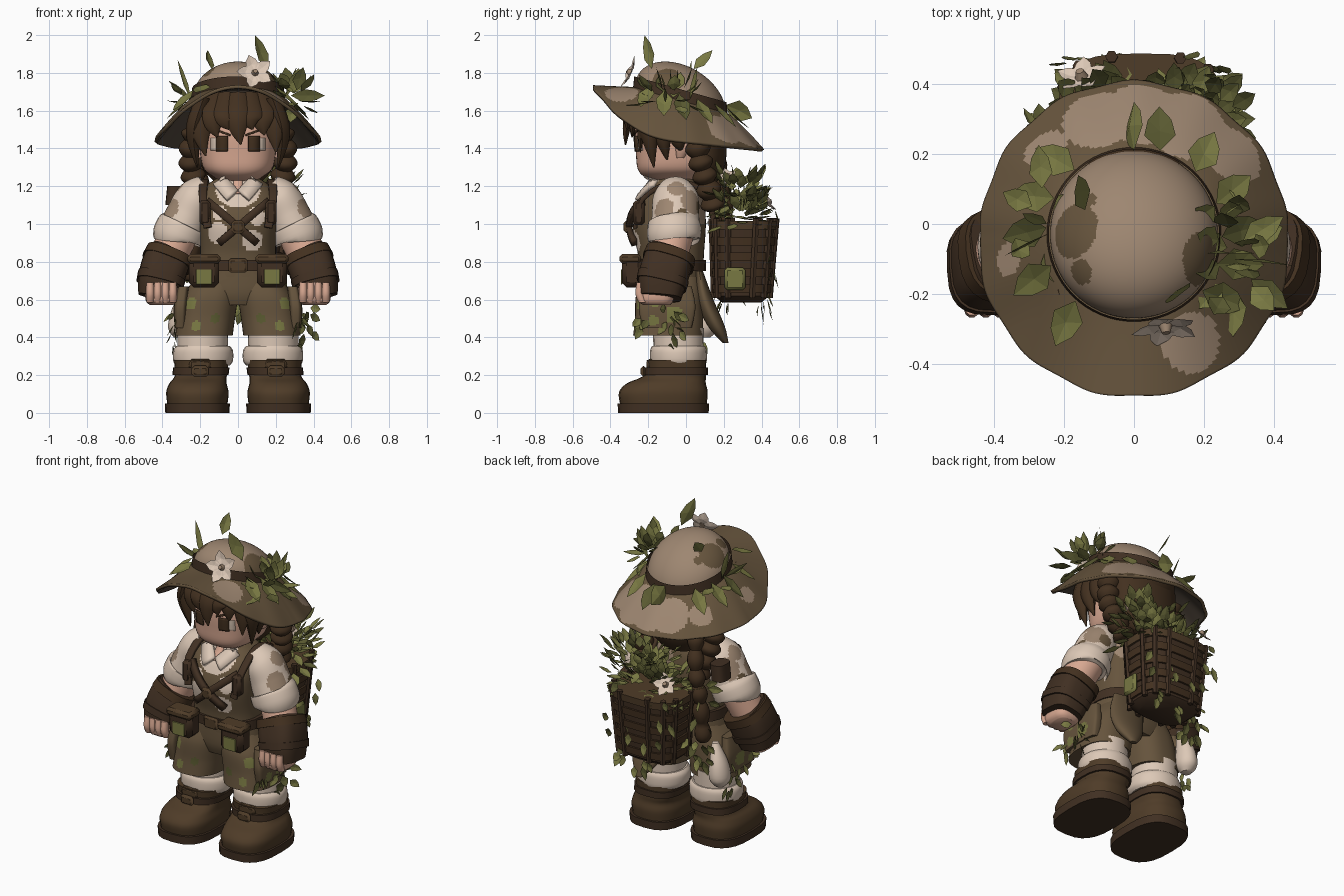
import bpy, bmesh, random
from math import sin, cos, pi, copysign, radians
from mathutils import Vector
from mathutils.bvhtree import BVHTree

random.seed(4)
if "Cube" in bpy.data.objects:
    bpy.data.objects.remove(bpy.data.objects["Cube"])


def material(name, *rgb):
    m = bpy.data.materials.new(name)
    m.use_nodes = True
    m.diffuse_color = (*rgb, 1)
    m.node_tree.nodes["Principled BSDF"].inputs["Base Color"].default_value = (*rgb, 1)
    return m


SKIN = material("skin", .7, .4, .29)
CREAM = material("cream_cloth", .72, .58, .47)
HAIR = material("hair_brown", .056, .03, .014)
LEATHER = material("dark_leather", .052, .029, .016)
BOOT = material("boot_brown", .078, .045, .021)
OLIVE = material("olive_cloth", .132, .088, .046)
TAN = material("tan_cloth", .34, .24, .165)
LEAF = material("leaf_green", .19, .19, .055)
DARK_LEAF = material("dark_leaf_green", .1, .1, .03)
UNDER = material("hat_underside", .082, .062, .045)
X, Y, Z = Vector((1, 0, 0)), Vector((0, 1, 0)), Vector((0, 0, 1))
SIDES = (("left_", 1), ("right_", -1))


def make(name, verts, faces, mats, smooth=True):
    mesh = bpy.data.meshes.new(name)
    mesh.from_pydata([tuple(v) for v in verts], [], faces)
    bm = bmesh.new()
    bm.from_mesh(mesh)
    bmesh.ops.remove_doubles(bm, verts=bm.verts, dist=.0001)
    bm.to_mesh(mesh)
    bm.free()
    for m in mats:
        mesh.materials.append(m)
    obj = bpy.data.objects.new(name, mesh)
    bpy.context.collection.objects.link(obj)
    if smooth:
        bpy.ops.object.select_all(action="DESELECT")
        bpy.context.view_layer.objects.active = obj
        obj.select_set(True)
        bpy.ops.object.shade_smooth_by_angle(angle=pi / 4)
    return obj


def smooth_path(points, sub):
    pts = [Vector(p) for p in points]
    ext = [pts[0]] + pts + [pts[-1]]
    out = []
    for a, b, c, d in zip(ext, ext[1:], ext[2:], ext[3:]):
        for k in range(sub):
            t = k / sub
            out.append(b + (c - a) * t / 2 + (a - b * 2.5 + c * 2 - d / 2) * t * t
                       + ((b - c) * 1.5 + (d - a) / 2) * t ** 3)
    return out + [pts[-1]]


def loft(name, rings, *mats, n=24, sub=4, axis=None, power=2):
    """Rings are (x, y, z, radius, radius); without an axis they stay level."""
    path = smooth_path(rings, sub)
    verts, faces = [], []
    for i, p in enumerate(path):
        u, v = X, Y
        if axis:
            t = path[min(i + 1, len(path) - 1)] - path[max(i - 1, 0)]
            t = Vector(t[:3]).normalized()
            u = axis.cross(t).normalized()
            v = t.cross(u)
        for j in range(n):
            c, s = cos(j * 2 * pi / n), sin(j * 2 * pi / n)
            c, s = (copysign(abs(w) ** (2 / power), w) for w in (c, s))
            verts.append(Vector(p[:3]) + u * c * p[3] + v * s * p[4])
    for i in range(len(path) - 1):
        for j in range(n):
            k = (j + 1) % n
            faces.append((i * n + j, i * n + k, i * n + n + k, i * n + n + j))
    faces += [tuple(range(n))[::-1], tuple(range(len(verts) - n, len(verts)))]
    return make(name, verts, faces, mats)


def both(name, rings, *mats, **options):
    return [loft(tag + name, [(p[0] * s, *p[1:]) for p in rings], *mats, **options)
            for tag, s in SIDES]


def box(name, centre, size, mat, bevel=.015):
    half = Vector(size) / 2
    corners = [Vector(centre) + Vector((half.x * a, half.y * b, half.z * c))
               for c in (-1, 1) for a, b in ((1, 1), (-1, 1), (-1, -1), (1, -1))]
    faces = [(i, (i + 1) % 4, (i + 1) % 4 + 4, i + 4) for i in range(4)] + [(3, 2, 1, 0), (4, 5, 6, 7)]
    make(name, corners, faces, [mat]).modifiers.new("bevel", "BEVEL").width = bevel


def paint(obj, index, *spots):
    for f in obj.data.polygons:
        if any((f.center - Vector(s[:3])).length < s[3] for s in spots):
            f.material_index = index


def strip(name, target, a, b, width, mat, thick=.008):
    """A band on the front of the target, from a to b given as (x, z)."""
    data = target.data
    tree = BVHTree.FromPolygons([v.co for v in data.vertices], [p.vertices for p in data.polygons])
    a, b = Vector(a), Vector(b)
    side = (b - a).orthogonal().normalized() * width / 2
    verts, n = [], 8
    for i in range(n + 1):
        for k in (-1, 0, 1):
            q = a.lerp(b, i / n) + side * k
            hit = tree.ray_cast((q.x, -1, q.y), Y)[0]
            verts.append((q.x, (hit.y if hit else -.2) - thick * .6, q.y))
    faces = [(r + k, r + k + 1, r + k + 4, r + k + 3) for r in range(0, n * 3, 3) for k in (0, 1)]
    mod = make(name, verts, faces, [mat]).modifiers.new("thickness", "SOLIDIFY")
    mod.thickness, mod.offset = thick, 0


def surface(name, f, nu, nv, *mats):
    verts = [f(i / nu, j * 2 * pi / nv) for i in range(nu + 1) for j in range(nv)]
    faces = [(i * nv + j, i * nv + nv + j, i * nv + nv + (j + 1) % nv, i * nv + (j + 1) % nv)
             for i in range(nu) for j in range(nv)]
    return make(name, verts, faces, mats)


def leaves(name, items, mats=(LEAF, DARK_LEAF), up=Z):
    """Items are (base, direction, width); each is a folded pointed blade facing up."""
    verts, faces = [], []
    for base, d, width in items:
        b, d = Vector(base), Vector(d)
        side = d.cross(up if abs(d.normalized().dot(up)) < .9 else -Y).normalized() * width / 2
        fold = side.cross(d).normalized() * width * .12
        k = len(verts)
        verts += [b, b + d * .35 + side, b + d * .7 + side * .75, b + d,
                  b + d * .7 - side * .75, b + d * .35 - side, b + d * .5 - fold]
        faces += [(k + i, k + (i + 1) % 6, k + 6) for i in range(6)]
    obj = make(name, verts, faces, mats, smooth=False)
    for f in obj.data.polygons:
        f.material_index = (f.index // 6 % 3 == 2) * (len(mats) - 1)


def scatter(name, centre, spread, count, size, lift, up=Z):
    items = []
    for _ in range(count):
        d = Vector([random.uniform(-1, 1) for _ in range(3)])
        base = Vector(centre) + Vector([a * b for a, b in zip(d, spread)])
        items.append((base, (d + Z * lift).normalized() * size * random.uniform(.7, 1.2), size * .6))
    leaves(name, items, up=up)


def flower(name, centre, facing, size):
    f, c = Vector(facing).normalized(), Vector(centre)
    u = f.cross(Z).normalized()
    v = f.cross(u)
    leaves(name, [(c, (u * cos(i * pi * .4) - v * sin(i * pi * .4) + f * .2) * size, size * .75)
                  for i in range(5)], [CREAM], f)
    tip = c + f * .025
    loft(name + "_centre", [(*c, .02, .02), (*tip, .012, .012)], TAN, n=8, sub=1, axis=Z)


# Boots, socks and shorts
both("boot_sole", [(.215, -.12, 0, .17, .24), (.215, -.12, .05, .172, .242)], LEATHER, sub=1, power=2.8)
both("boot", [(.215, -.12, .05, .16, .23), (.215, -.12, .11, .165, .235), (.212, -.105, .155, .152, .21),
              (.2, -.07, .185, .14, .175), (.195, -.05, .215, .138, .155), (.195, -.05, .28, .145, .158)],
     BOOT, power=2.6)
both("boot_strap", [(.198, -.052, .2, .148, .168), (.195, -.052, .24, .15, .168)], LEATHER, sub=1, power=2.6)
both("sock", [(.19, -.04, .22, .13, .13), (.185, -.04, .45, .135, .135)], CREAM)
both("sock_cuff", [(.185, -.04, .25, .14, .14), (.185, -.04, .275, .158, .15),
                   (.185, -.04, .33, .158, .15), (.185, -.04, .355, .14, .14)], CREAM)
for tag, s in SIDES:
    box(tag + "boot_buckle", (s * .2, -.225, .22), (.09, .03, .06), BOOT)
    box(tag + "boot_tongue", (s * .2, -.19, .255), (.12, .04, .06), BOOT)
    leg = loft(tag + "shorts_leg", [(s * .18, -.095, .41, .152, .185), (s * .168, -.09, .5, .152, .18),
               (s * .145, -.09, .62, .145, .175), (s * .11, -.08, .72, .11, .15)],
               OLIVE, LEAF, DARK_LEAF, n=64, sub=12, power=2.5)
    paint(leg, 1, (s * .3, -.16, .52, .045), (s * .25, -.24, .58, .035), (s * .22, -.26, .46, .03))
    paint(leg, 2, (s * .12, -.26, .5, .025), (s * .3, -.02, .48, .04))
    flap = loft(tag + "thigh_flap", [(s * .305, -.1, .45, .03, .13), (s * .305, -.1, .56, .035, .15),
                (s * .29, -.1, .67, .03, .13)], OLIVE, LEAF, n=64, sub=12, power=4)
    paint(flap, 1, (s * .34, -.16, .6, .04), (s * .34, -.06, .52, .045), (s * .33, -.17, .49, .03))
    scatter(tag + "thigh_leaves", (s * .325, -.13, .49), (.015, .13, .05), 8, .075, -1, X * s)
loft("hips", [(0, -.08, .57, .2, .15), (0, -.08, .64, .24, .17), (0, -.08, .78, .215, .17)], OLIVE, power=2.5)

# Torso with vest, collar, belt and crossed straps
torso = loft("vest", [(0, -.08, .72, .21, .17), (0, -.08, .84, .2, .175), (0, -.09, 1, .205, .195),
             (0, -.075, 1.13, .21, .17), (0, -.06, 1.2, .17, .13), (0, -.06, 1.25, .1, .1)],
             OLIVE, CREAM, TAN, n=96, sub=14, power=2.6)
paint(torso, 1, (0, -.2, 1.19, .12), (.1, -.27, 1.04, .05), (-.11, -.27, .95, .06), (.08, -.27, .91, .055),
      (-.1, -.26, 1.06, .04))
paint(torso, 2, (.12, .1, 1.1, .1), (-.12, .1, .85, .08), (-.15, .08, 1.15, .07))
strip("open_neck", torso, (0, 1.16), (0, 1.24), .05, SKIN)
for tag, s in SIDES:
    strip(tag + "collar", torso, (s * .03, 1.15), (s * .1, 1.23), .075, CREAM, .025)
    strip(tag + "chest_strap", torso, (s * .16, 1.12), (s * -.1, .9), .04, LEATHER, .03)
    box(tag + "chest_pouch", (s * .175, -.25, 1.06), (.06, .06, .13), LEATHER)
    box(tag + "belt_pouch", (s * .18, -.285, .75), (.16, .11, .17), LEATHER, .025)
    box(tag + "pouch_patch", (s * .18, -.341, .72), (.085, .008, .08), LEAF, .002)
    box(tag + "pouch_flap", (s * .18, -.295, .815), (.175, .115, .05), BOOT)
box("strap_buckle", (0, -.315, .985), (.07, .03, .07), BOOT)
loft("belt", [(0, -.08, .75, .228, .185), (0, -.08, .81, .225, .187)], LEATHER, sub=1, power=2.5)
box("belt_buckle", (0, -.27, .78), (.1, .025, .075), BOOT)
both("pack_strap", [(.16, -.27, .98, .012, .022), (.185, -.23, 1.13, .012, .022), (.18, -.06, 1.225, .014, .024),
                    (.17, .11, 1.15, .015, .03), (.14, .16, .9, .015, .03)], LEATHER, axis=X, power=4)

# Arms with sleeves, gloves and fists
for sleeve, (tag, s) in zip(both("sleeve", [(.16, -.06, 1.2, .07, .08), (.22, -.055, 1.14, .105, .12),
                            (.265, -.055, 1.05, .115, .125), (.31, -.06, .95, .12, .13)],
                            CREAM, TAN, OLIVE, axis=Y, n=64, sub=16), SIDES):
    paint(sleeve, 1, (s * .36, -.12, 1.08, .06), (s * .33, .04, 1.12, .07), (s * .3, -.05, 1.18, .05))
    paint(sleeve, 2, (s * .38, -.02, 1.05, .035), (s * .27, .06, 1.08, .04))
both("sleeve_cuff", [(.285, -.06, 1, .115, .125), (.29, -.06, .99, .135, .142),
                     (.318, -.065, .93, .138, .142), (.322, -.065, .915, .12, .13)], CREAM, axis=Y)
both("forearm", [(.31, -.06, .96, .105, .105), (.38, -.1, .8, .1, .1)], SKIN, axis=Y)
both("glove", [(.36, -.08, .835, .115, .125), (.385, -.1, .785, .125, .13), (.41, -.125, .7, .12, .13),
               (.43, -.135, .61, .1, .11)], LEATHER, axis=Y, power=3)
both("glove_band", [(.36, -.08, .84, .13, .135), (.378, -.095, .795, .135, .14)], HAIR, axis=Y, sub=1, power=2.6)
both("wrist_band", [(.405, -.12, .72, .128, .138), (.415, -.13, .68, .125, .135)], LEATHER, axis=Y, sub=1, power=3)
both("palm", [(.405, -.155, .57, .06, .07), (.405, -.16, .6, .085, .095), (.4, -.155, .69, .09, .1)], SKIN, power=3)
for i in range(4):
    both("finger_%d" % i, [(.345 + i * .04, -.23, .585, .02, .022), (.345 + i * .04, -.245, .63, .022, .024),
                           (.345 + i * .04, -.24, .69, .02, .022)], SKIN, n=10)

# Head and face
head = loft("head", [(0, -.06, 1.22, .09, .09), (0, -.07, 1.25, .13, .15), (0, -.065, 1.29, .18, .19),
            (0, -.06, 1.37, .2, .205), (0, -.06, 1.5, .205, .21), (0, -.05, 1.66, .17, .18)],
            SKIN, n=48, power=2.6)
for tag, s in SIDES:
    strip(tag + "eye_white", head, (s * .122, 1.39), (s * .122, 1.455), .045, CREAM, .004)
    strip(tag + "iris", head, (s * .085, 1.385), (s * .085, 1.465), .06, HAIR, .008)
    strip(tag + "brow", head, (s * .04, 1.47), (s * .15, 1.51), .01, HAIR, .008)
    loft(tag + "ear", [(s * .2, -.03, 1.35, .015, .02), (s * .215, -.02, 1.4, .02, .035),
                       (s * .21, -.02, 1.45, .015, .03)], SKIN, n=12)

# Hair: cap, fringe, side locks and braids
loft("hair_cap", [(0, .02, 1.46, .215, .18), (0, .01, 1.55, .235, .22), (0, -.02, 1.68, .21, .2)], HAIR)
loft("back_hair", [(0, .09, 1.2, .1, .06), (0, .1, 1.32, .2, .11), (0, .08, 1.52, .22, .13)], HAIR)
for i, tip in enumerate((1.36, 1.46, 1.5, 1.42, 1.5, 1.47, 1.38)):
    x = (i - 3) * .062
    y = .09 * (x / .2) ** 2
    loft("fringe_lock_%d" % i, [(x * .8, y - .2, 1.68, .06, .03), (x, y - .295, 1.58, .066, .025),
         (x * 1.05, y - .315, (tip + 1.58) / 2, .045, .02), (x + .015, y - .32, tip, .004, .004)],
         HAIR, axis=Y, n=8)
for i, y in enumerate((-.19, -.12, -.04)):
    both("side_lock_%d" % i, [(.18, y, 1.67, .04, .06), (.225, y - .01, 1.54, .045, .06),
         (.235, y, 1.44, .035, .04), (.215, y + .02, 1.3 + i * .04, .004, .004)], HAIR, axis=Y, n=8)


def braid(name, points, radius):
    path = smooth_path(points, 16)
    rings = [(*p, *[radius * (.72 + .4 * abs(sin(i * pi / 8)))] * 2) for i, p in enumerate(path)]
    loft(name, rings, HAIR, axis=Y, sub=1, n=12)


for tag, s in SIDES:
    braid(tag + "braid", [(s * .23, .05, 1.5), (s * .25, .07, 1.36), (s * .23, .11, 1.22), (s * .19, .15, 1.08)], .06)
braid("long_back_braid", [(-.18, .16, 1.35), (-.21, .2, 1.15), (-.24, .2, .95), (-.25, .18, .7)], .045)
scatter("braid_leaves", (-.25, .23, .82), (.05, .05, .25), 26, .085, -1, Y)


# Sun hat with tilted crown, arched brim and band
def crown_base(y):
    return 1.65 - .28 * y


def hat_point(t, a):
    front = max(-sin(a), 0)
    if t < .5:
        r = .24 * sin(t * pi)
        y = r * sin(a) - .03
        return r * cos(a), y, crown_base(y) + .19 * cos(t * pi)
    s = t * 2 - 1
    r = .24 + (.2 + .025 * front ** .6 + .004 * sin(a * 13)) * s
    edge = 1.44 - .045 * sin(a) + .25 * front ** 2.5
    base = crown_base(.24 * sin(a) - .03)
    return r * cos(a), r * sin(a) - .03, base + (edge - base) * s ** 1.2


def band_point(t, a):
    r = .244 + .006 * t
    y = r * sin(a) - .03
    return r * cos(a), y, crown_base(y) + .055 - .06 * t


hat = surface("hat", hat_point, 80, 160, OLIVE, TAN, UNDER, UNDER)
for f in hat.data.polygons:
    f.material_index = int((f.center + Y * .03).xy.length < .24)
paint(hat, 0, (-.17, -.02, 1.78, .08), (-.13, -.13, 1.78, .05), (.19, -.1, 1.76, .08), (-.15, .09, 1.8, .05))
paint(hat, 1, (.15, .28, 1.5, .13), (-.1, .3, 1.5, .11), (.16, -.34, 1.68, .09), (.28, .2, 1.5, .1),
      (.02, .32, 1.5, .12), (-.26, .22, 1.52, .07), (-.36, -.1, 1.55, .05))
shell = hat.modifiers.new("thickness", "SOLIDIFY")
shell.thickness, shell.offset, shell.material_offset = .018, -1, 2
surface("hat_band", band_point, 3, 64, LEATHER)

# Greenery on the hat
flower("hat_flower", (.09, -.29, 1.8), (.1, -1, .45), .1)
brim_leaves = []
for angle in (-50, -30, -12, 10, 35, 62, 122, 145, 165, 190, 218):
    base, tip = (Vector(hat_point(t, radians(angle + t * 20))) + Z * .035 for t in (.53, .84))
    brim_leaves.append((base, tip - base, .09))
leaves("brim_leaves", brim_leaves)
scatter("left_hat_sprig", (.29, -.08, 1.67), (.06, .13, .05), 22, .12, .4)
scatter("right_hat_sprig", (-.26, .02, 1.66), (.05, .1, .04), 7, .11, .4)
leaves("tall_leaves", [((.16, -.18, 1.82), (-.07, -.04, .18), .08), ((-.14, .04, 1.82), (-.02, .1, .1), .07),
                       ((.28, -.1, 1.68), (.18, -.02, 0), .07), ((0, .21, 1.63), (0, .14, -.07), .12),
                       ((-.25, 0, 1.66), (-.07, .03, .21), .035), ((-.25, -.03, 1.66), (-.12, -.06, .1), .03),
                       ((.25, .02, 1.66), (.06, .04, .17), .035)], up=(X - Y).normalized())

# Basket pack with woven bands, slats and plants
def basket_ring(z, extra=0):
    k = (z - .59) / .43
    return .02, .295 + .012 * k, z, .19 + .035 * k + extra, .145 + .025 * k + extra


loft("basket", [basket_ring(.585, -.04), basket_ring(.62), basket_ring(1)], LEATHER, sub=1, power=3.2, n=32)
for i in range(5):
    z = .635 + i * .084
    loft("basket_band_%d" % i, [basket_ring(z, .012), basket_ring(z + .045, .012)],
         BOOT if i == 4 else HAIR, sub=1, power=3.2, n=32)
for i in range(12):
    slat = []
    for z in (.61, 1.03):
        x, y, z, rx, ry = basket_ring(z, .004)
        c, s = (copysign(abs(w) ** .62, w) for w in (cos(i * pi / 6 + .2), sin(i * pi / 6 + .2)))
        slat.append((x + rx * c, y + ry * s, z, .018, .018))
    loft("basket_slat_%d" % i, slat, LEATHER, n=6, sub=1, axis=Y)
box("basket_patch", (.245, .26, .71), (.03, .11, .12), LEAF)
scatter("basket_plants", (.04, .29, 1.06), (.22, .11, .07), 115, .1, .5)
scatter("tall_basket_plants", (.12, .27, 1.17), (.17, .12, .08), 60, .09, .5)
scatter("basket_vines", (.03, .465, .9), (.23, .012, .2), 18, .08, -2, Y)
scatter("hanging_vine", (.1, .4, .6), (.1, .05, .06), 8, .08, -2, Y)
flower("basket_flower", (-.15, .42, 1.12), (-.3, 1, .8), .075)
flower("small_basket_flower", (.22, .22, 1.25), (1, .1, .5), .05)

# Hanging items around the hips and shoulder
loft("coat_tail", [(.18, .21, .37, .02, .015), (.17, .16, .46, .09, .045), (.14, .1, .6, .12, .045),
                   (.1, .07, .75, .11, .02)], OLIVE)
loft("pale_pouch", [(-.31, .1, .4, .03, .03), (-.31, .1, .45, .06, .07), (-.3, .1, .55, .05, .06),
                    (-.27, .09, .66, .02, .02)], CREAM, n=16)
loft("shoulder_roll", [(-.34, .13, 1.1, .045, .06), (-.33, .13, 1.2, .045, .06)], LEATHER, n=16, power=3)
scatter("left_hip_vine", (.36, -.08, .45), (.03, .05, .12), 12, .08, -1, (X - Y).normalized())
scatter("right_hip_vine", (-.34, .02, .45), (.02, .06, .12), 9, .07, -1, -X)
